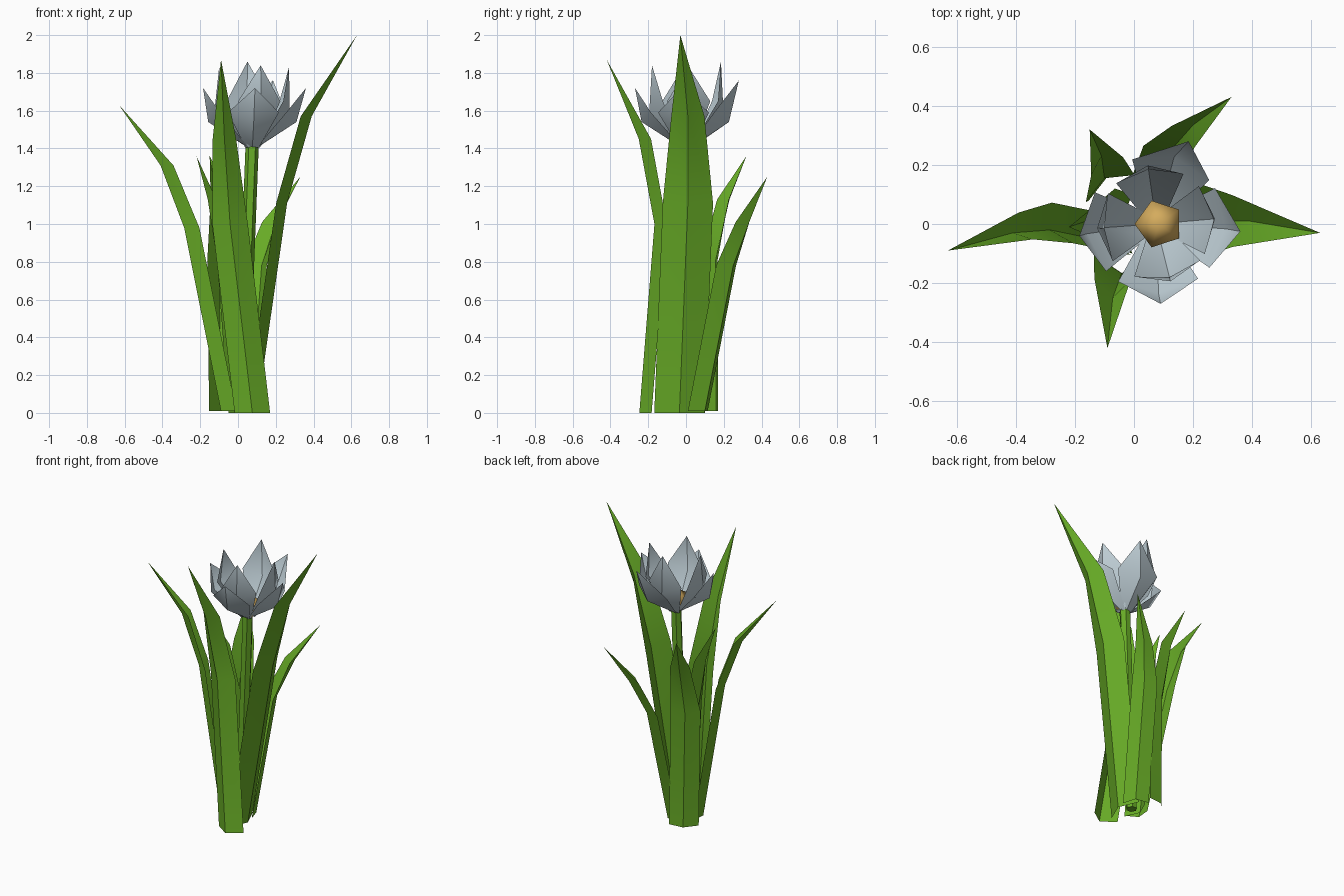
import bpy, math
from mathutils import Vector

if "Cube" in bpy.data.objects:
    bpy.data.objects.remove(bpy.data.objects["Cube"])


def material(name, rgb):
    m = bpy.data.materials.new(name)
    m.diffuse_color = (*rgb, 1)
    m.use_nodes = True
    m.node_tree.nodes["Principled BSDF"].inputs["Base Color"].default_value = m.diffuse_color
    return m


GREEN = material("leaf green", (0.14, 0.42, 0.02))
PETAL = material("pale grey blue", (0.52, 0.62, 0.67))
GOLD = material("gold", (0.66, 0.41, 0.11))


def add_mesh(name, verts, faces, mat):
    me = bpy.data.meshes.new(name)
    me.from_pydata([tuple(v) for v in verts], [], faces)
    me.materials.append(mat)
    ob = bpy.data.objects.new(name, me)
    bpy.context.collection.objects.link(ob)
    return ob


def blade(name, angle, folds, widths, depths, tip, mat, lift=0.0):
    """Strip creased along its middle: smooth lengthwise, sharp at the crease."""
    a = math.radians(angle)
    out = Vector((math.cos(a), math.sin(a), 0))
    side = Vector((-out.y, out.x, 0))
    verts, faces = [], []
    for p, w, d in zip(folds, widths, depths):
        p = Vector(p)
        back = p - out * d + Vector((0, 0, lift if d else 0))
        verts += [back + side * w, p, back - side * w]
    for r in range(len(folds) - 1):
        i = 3 * r
        faces += [(i, i + 3, i + 4, i + 1), (i + 1, i + 4, i + 5, i + 2)]
    i = 3 * (len(folds) - 1)
    verts.append(Vector(tip))
    faces += [(i, i + 3, i + 1), (i + 1, i + 3, i + 2)]
    ob = add_mesh(name, verts, faces, mat)
    crease = set(range(1, len(verts), 3)) | {len(verts) - 1}
    for p in ob.data.polygons:
        p.use_smooth = True
    for e in ob.data.edges:
        e.use_edge_sharp = all(v in crease for v in e.vertices)
    return ob


# Leaves: name, facing angle, half width, crease depth, crease points, tip
leaves = [
    ("front_leaf", 270, 0.094, 0.065,
     [(0.076, -0.247, 0), (-0.042, -0.167, 1.0), (-0.072, -0.25, 1.45)], (-0.09, -0.42, 1.87)),
    ("right_leaf", 0, 0.133, 0.058,
     [(0.10, -0.035, 0), (0.26, 0.01, 1.11), (0.39, 0.01, 1.57)], (0.63, -0.03, 2.0)),
    ("left_leaf", 208, 0.078, 0.05,
     [(-0.09, -0.06, 0.01), (-0.285, -0.02, 0.98), (-0.41, -0.03, 1.31)], (-0.63, -0.09, 1.63)),
    ("back_right_leaf", 49, 0.08, 0.05,
     [(0.07, 0.10, 0.01), (0.125, 0.25, 0.78), (0.20, 0.335, 1.01)], (0.33, 0.43, 1.25)),
    ("back_left_leaf", 119, 0.094, 0.04,
     [(-0.09, 0.16, 0.01), (-0.10, 0.155, 0.8), (-0.11, 0.23, 1.13)], (-0.15, 0.32, 1.36)),
    ("inner_leaf", 180, 0.10, 0.045,
     [(-0.05, 0.0, 0), (-0.11, 0.02, 0.8), (-0.16, 0.01, 1.13)], (-0.22, -0.01, 1.36)),
]
for name, angle, w, d, folds, tip in leaves:
    blade(name, angle, folds, (w, w, w * 0.66), (d, d, d), tip, GREEN)

# Stem, leaning slightly to the right
CX, CY = 0.075, 0.0
foot, n = (0.02, 0.0), 6
verts = [(cx + 0.035 * math.cos(k * math.tau / n), cy + 0.035 * math.sin(k * math.tau / n), z)
         for cx, cy, z in ((*foot, 0.0), (CX, CY, 1.42)) for k in range(n)]
faces = [(k, (k + 1) % n, n + (k + 1) % n, n + k) for k in range(n)]
faces += [tuple(reversed(range(n))), tuple(range(n, 2 * n))]
add_mesh("stem", verts, faces, GREEN)


def petal(name, angle, tip, r, z, half, depth, lift):
    """Cupped petal from the flower base out to a pointed tip."""
    a = math.radians(angle)
    c, s = math.cos(a), math.sin(a)
    folds = [(CX + 0.025 * c, CY + 0.025 * s, 1.405), (CX + r * c, CY + r * s, z)]
    blade(name, angle, folds, (0.035, half), (0, depth), tip, PETAL, lift)


# Outer ring of wide petals and inner ring of taller ones
for i, (ang, tip) in enumerate([(-4, (0.36, -0.025, 1.72)), (75, (0.185, 0.28, 1.76)),
                                (188, (-0.185, -0.04, 1.72)), (272, (0.09, -0.27, 1.72))]):
    petal(f"outer_petal_{i + 1}", ang, tip, 0.235, 1.54, 0.135, 0.045, 0.05)
for i, (ang, tip) in enumerate([(5, (0.27, 0.015, 1.83)), (98, (0.05, 0.185, 1.86)),
                                (184, (-0.10, -0.015, 1.83)), (284, (0.12, -0.18, 1.84))]):
    petal(f"inner_petal_{i + 1}", ang, tip, 0.20, 1.60, 0.115, 0.045, 0.05)

# Five-sided centre bud with a shallow point
ring = [math.radians(180 + 72 * k) for k in range(5)]
verts = [(CX + 0.01 + 0.045 * math.cos(t), 0.045 * math.sin(t), 1.42) for t in ring]
verts += [(CX + 0.01 + 0.083 * math.cos(t), 0.083 * math.sin(t), 1.51) for t in ring]
verts.append((CX + 0.01, 0, 1.56))
faces = [(4, 3, 2, 1, 0)]
for k in range(5):
    m = (k + 1) % 5
    faces += [(k, m, 5 + m, 5 + k), (5 + k, 5 + m, 10)]
bud = add_mesh("flower_centre", verts, faces, GOLD)
for p in bud.data.polygons:
    p.use_smooth = True
